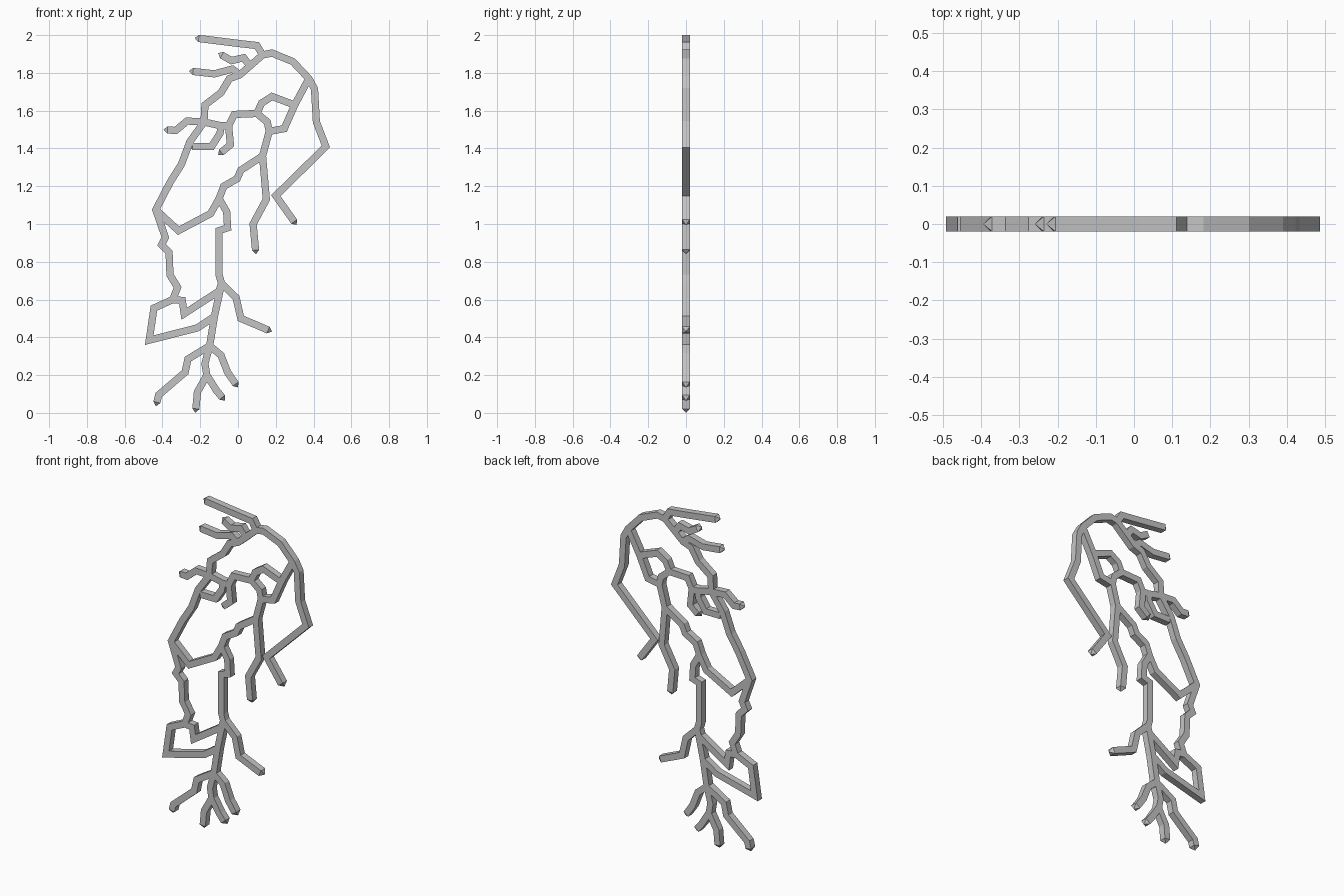
import bpy
import bmesh
from mathutils import Vector

if "Cube" in bpy.data.objects:
    bpy.data.objects.remove(bpy.data.objects["Cube"], do_unlink=True)

HALF = 0.019    # half of the strand width
DEPTH = 0.02    # half of the strand thickness
TIP = 0.022     # length of the pointed end

grey = bpy.data.materials.new("plain grey")
grey.use_nodes = True
grey.diffuse_color = (0.55, 0.55, 0.55, 1)
grey.node_tree.nodes["Principled BSDF"].inputs["Base Color"].default_value = (0.55, 0.55, 0.55, 1)


def strand(name, *points, start_free=False, end_free=False):
    """Square-section strand with mitred bends and pyramid ends, drawn in the x-z plane."""
    path = [Vector((x, 0, z)) for x, z in points]
    first = (path[1] - path[0]).normalized()
    last = (path[-1] - path[-2]).normalized()
    # Free ends finish at the given point, joined ends run into the joint
    start_tip = path[0] - first * (0 if start_free else HALF * 0.8)
    end_tip = path[-1] + last * (0 if end_free else HALF * 0.8)
    if start_free:
        path[0] = path[0] + first * TIP
    if end_free:
        path[-1] = path[-1] - last * TIP

    bm = bmesh.new()
    rings = []
    for i, p in enumerate(path):
        before = (p - path[i - 1]).normalized() if i else first
        after = (path[i + 1] - p).normalized() if i < len(path) - 1 else last
        along = (before + after).normalized()
        side = Vector((-along.z, 0, along.x)) * HALF / max(along.dot(after), 0.5)
        back = Vector((0, DEPTH, 0))
        corners = (side - back, side + back, back - side, -side - back)
        rings.append([bm.verts.new(p + c) for c in corners])
    for a, b in zip(rings, rings[1:]):
        for k in range(4):
            n = (k + 1) % 4
            bm.faces.new((a[k], a[n], b[n], b[k]))
    for ring, tip in ((rings[0], start_tip), (rings[-1], end_tip)):
        apex = bm.verts.new(tip)
        for k in range(4):
            bm.faces.new((ring[k], ring[(k + 1) % 4], apex))
    bmesh.ops.recalc_face_normals(bm, faces=bm.faces)
    mesh = bpy.data.meshes.new(name)
    bm.to_mesh(mesh)
    bm.free()
    mesh.materials.append(grey)
    obj = bpy.data.objects.new(name, mesh)
    bpy.context.collection.objects.link(obj)
    return obj


# Shared joints where strands meet
crown = (0.13, 1.895)
shoulder = (0.375, 1.77)
twig_fork = (0.01, 1.79)
left_hub = (-0.18, 1.54)
middle_fork = (-0.05, 1.52)
ring_corner = (-0.09, 1.52)
inner_fork = (0.3, 1.63)
ring_top = (0.1, 1.585)
ring_bottom = (0.165, 1.49)
stem_fork = (0.13, 1.36)
left_bend = (-0.435, 1.075)
stem_side = (-0.1, 1.135)
left_knee = (-0.345, 0.6)
stem_low = (-0.087, 0.685)
stem_foot = (-0.125, 0.51)
root_hub = (-0.15, 0.355)
root_fork = (-0.165, 0.2)

# Upper arch and its outer hanging strand
strand("arch", crown, (0.18, 1.905), (0.29, 1.86), shoulder, (0.405, 1.715),
       (0.415, 1.54), (0.465, 1.41), (0.2, 1.15), (0.31, 0.995), end_free=True)

# Twigs at the top
strand("top_twig", (-0.23, 1.985), (0.01, 1.955), (0.1, 1.945), crown, start_free=True)
strand("crown_branch", crown, twig_fork, (-0.045, 1.77), (-0.09, 1.695),
       (-0.175, 1.63), left_hub)
strand("middle_twig", (-0.105, 1.905), (-0.035, 1.865), (0.03, 1.88), (0.06, 1.84),
       start_free=True)
strand("lower_twig", (-0.26, 1.81), (-0.125, 1.795), (-0.03, 1.82), twig_fork,
       start_free=True)

# Inner ring on the left side of the model's front
strand("inner_branch", shoulder, inner_fork, (0.18, 1.675), (0.125, 1.64), ring_top)
strand("ring_outer", inner_fork, (0.245, 1.505), ring_bottom)
strand("ring_inner", ring_top, (0.155, 1.54), ring_bottom)
strand("cross_branch", ring_top, (-0.02, 1.58), middle_fork, ring_corner, left_hub)
strand("cross_spur", middle_fork, (-0.04, 1.42), (-0.105, 1.365), end_free=True)
strand("small_ring", ring_corner, (-0.095, 1.48), (-0.14, 1.41), (-0.24, 1.41))
strand("side_spur", left_hub, (-0.27, 1.545), (-0.33, 1.495), (-0.395, 1.5), end_free=True)

# Long strand down the right side of the model
strand("long_side", left_hub, (-0.255, 1.435), (-0.3, 1.315), (-0.36, 1.22), left_bend,
       (-0.385, 0.93), (-0.405, 0.89), (-0.365, 0.85), (-0.36, 0.73), (-0.32, 0.665),
       left_knee)
strand("side_link", left_bend, (-0.315, 0.965), (-0.145, 1.055), stem_side)
strand("knee_loop", left_knee, (-0.445, 0.555), (-0.47, 0.385), (-0.215, 0.45), stem_foot)
strand("knee_link", left_knee, (-0.295, 0.595), (-0.285, 0.525), (-0.1, 0.645), stem_low)

# Central stem and its side shoots
strand("stem", ring_bottom, stem_fork, (0.015, 1.285), (-0.005, 1.24), (-0.075, 1.2),
       stem_side, (-0.06, 1.065), (-0.055, 0.98), (-0.1, 0.965), (-0.1, 0.73),
       stem_low, stem_foot, root_hub)
strand("hanging_shoot", stem_fork, (0.15, 1.13), (0.08, 1.0), (0.095, 0.84), end_free=True)
strand("low_shoot", stem_low, (-0.01, 0.61), (0.015, 0.5), (0.18, 0.43), end_free=True)

# Roots
strand("right_root", root_hub, (-0.265, 0.285), (-0.28, 0.215), (-0.42, 0.095),
       (-0.435, 0.035), end_free=True)
strand("centre_root", root_hub, (-0.175, 0.26), root_fork, (-0.215, 0.11), (-0.225, 0),
       end_free=True)
strand("forked_root", root_fork, (-0.115, 0.12), (-0.07, 0.065), end_free=True)
strand("left_root", root_hub, (-0.09, 0.305), (-0.055, 0.215), (0, 0.135), end_free=True)
